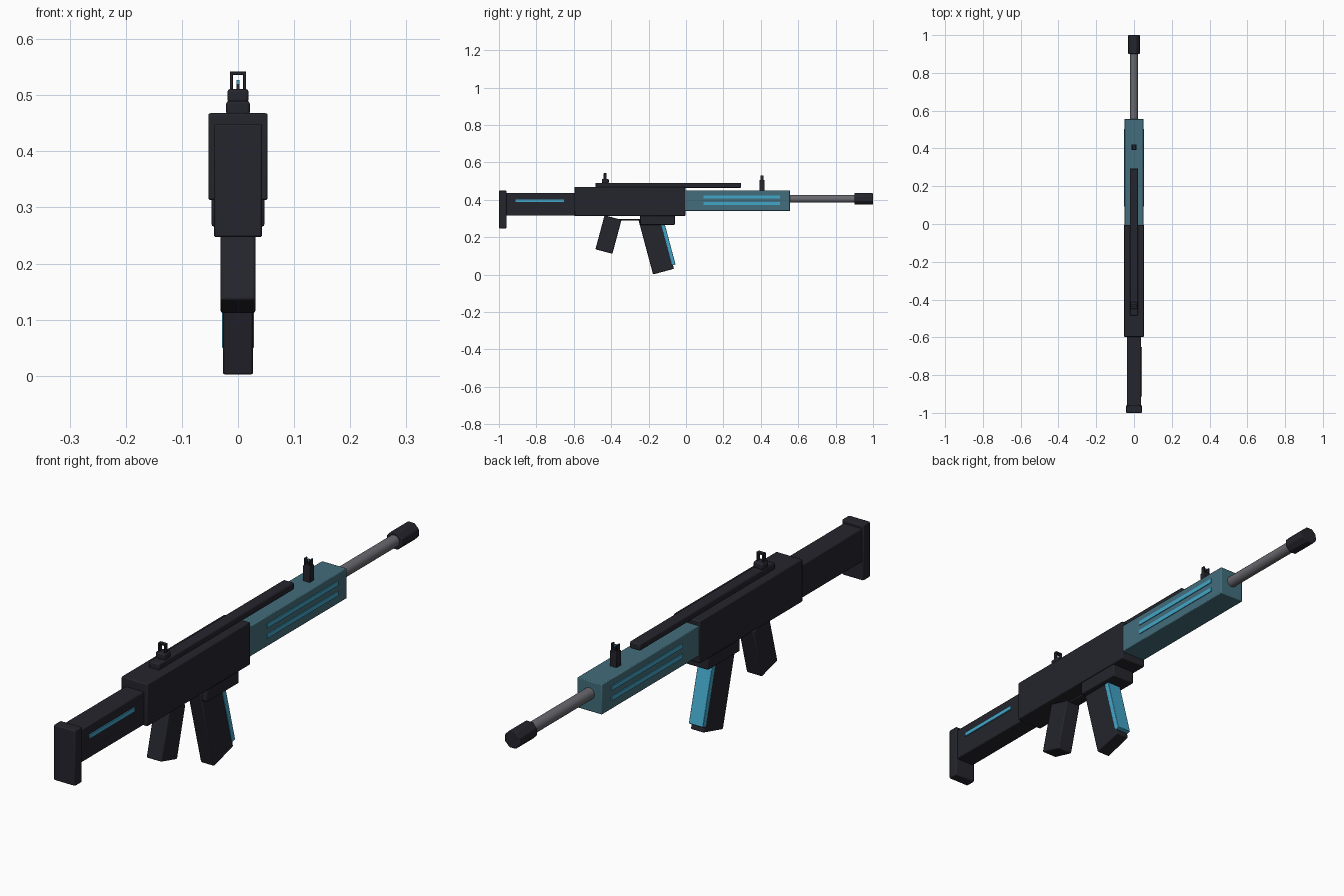
import bpy
import math
from mathutils import Matrix, Vector

cube = bpy.data.objects.get("Cube")
if cube:
    bpy.data.objects.remove(cube, do_unlink=True)


def material(name, rgb):
    m = bpy.data.materials.new(name)
    m.use_nodes = True
    m.diffuse_color = (*rgb, 1)
    m.node_tree.nodes["Principled BSDF"].inputs["Base Color"].default_value = (*rgb, 1)
    return m


DARK = material("dark gunmetal", (0.018, 0.018, 0.026))
TEAL = material("muted teal", (0.055, 0.155, 0.2))
CYAN = material("bright cyan", (0.055, 0.38, 0.58))
STEEL = material("grey steel", (0.14, 0.14, 0.16))


def finish(obj, name, mat, bevel):
    obj.name = name
    obj.data.materials.append(mat)
    if bevel:
        mod = obj.modifiers.new("soft edges", "BEVEL")
        mod.width = bevel
        mod.segments = 2
    bpy.ops.object.shade_smooth_by_angle(angle=math.radians(32))
    return obj


def block(name, mat, y, z, half_x, bevel=0.004, x=0):
    """Box from y and z ranges and a half width."""
    bpy.ops.mesh.primitive_cube_add(size=1, location=(x, sum(y) / 2, sum(z) / 2))
    obj = bpy.context.object
    obj.data.transform(Matrix.Diagonal((2 * half_x, y[1] - y[0], z[1] - z[0], 1)))
    return finish(obj, name, mat, bevel)


def tilt(obj, centre, degrees):
    """Turn a block drawn around the origin and move it to its place."""
    rot = Matrix.Rotation(math.radians(degrees), 4, "X")
    obj.matrix_world = Matrix.Translation(Vector(centre)) @ rot @ Matrix.Translation(obj.location)


def tube(name, mat, y, radius, sides, bevel=0):
    bpy.ops.mesh.primitive_cylinder_add(vertices=sides, radius=radius, depth=y[1] - y[0],
                                        location=(0, sum(y) / 2, 0.405),
                                        rotation=(math.pi / 2, 0, 0))
    obj = bpy.context.object
    obj.data.transform(Matrix.Rotation(math.pi / sides, 4, "Z"))
    return finish(obj, name, mat, bevel)


# Main body
block("butt_plate", DARK, (-1, -0.96), (0.247, 0.449), 0.043)
block("stock", DARK, (-0.97, -0.58), (0.315, 0.436), 0.038)
block("receiver", DARK, (-0.597, -0.004), (0.313, 0.468), 0.053)
block("magazine_well", DARK, (-0.245, -0.06), (0.266, 0.33), 0.047)
block("handguard", TEAL, (-0.02, 0.556), (0.34, 0.45), 0.05, 0.003)

# Glowing strips: both sides of the handguard, left side of the stock
for side, label in ((1, "left"), (-1, "right")):
    for z, level in ((0.416, "upper"), (0.379, "lower")):
        block(f"handguard_strip_{level}_{label}", CYAN, (0.093, 0.502),
              (z - 0.008, z + 0.008), 0.003, 0, x=side * 0.05)
block("stock_strip", CYAN, (-0.912, -0.652), (0.387, 0.402), 0.004, 0, x=0.038)

# Barrel and muzzle
tube("barrel", STEEL, (0.54, 0.92), 0.021, 16)
tube("muzzle", DARK, (0.9, 1.0), 0.033, 8, 0.003)

# Pistol grip, trigger guard, magazine with front strip
tilt(block("grip", DARK, (-0.047, 0.047), (-0.094, 0.094), 0.031), (0, -0.4145, 0.214), -15)
block("trigger_guard", DARK, (-0.36, -0.23), (0.29, 0.298), 0.014, 0.002)
magazine_centre = (0, -0.159, 0.161)
tilt(block("magazine", DARK, (-0.058, 0.058), (-0.15, 0.15), 0.027), magazine_centre, 15)
tilt(block("magazine_strip", CYAN, (0.052, 0.072), (-0.13, 0.12), 0.0285, 0.002),
     magazine_centre, 15)

# Top rail
block("top_rail", DARK, (-0.485, 0.295), (0.464, 0.49), 0.021, 0.005)

# Rear sight: base with a square frame
block("rear_sight_base", DARK, (-0.45, -0.413), (0.487, 0.511), 0.019, 0.005)
rear = (-0.44, -0.425)
block("rear_sight_bar", DARK, rear, (0.536, 0.542), 0.0145, 0.001)
for side, label in ((1, "left"), (-1, "right")):
    block(f"rear_sight_post_{label}", DARK, rear, (0.505, 0.541), 0.0027, 0.001, x=side * 0.0118)

# Front sight: block, two wings and a bright pin
block("front_sight_base", DARK, (0.393, 0.42), (0.445, 0.505), 0.014, 0.002)
for side, label in ((1, "left"), (-1, "right")):
    block(f"front_sight_wing_{label}", DARK, (0.399, 0.414), (0.5, 0.53), 0.0025, 0.001,
          x=side * 0.0113)
block("front_sight_pin", DARK, (0.404, 0.41), (0.5, 0.52), 0.0025, 0)
block("front_sight_tip", CYAN, (0.404, 0.41), (0.52, 0.527), 0.0025, 0)
